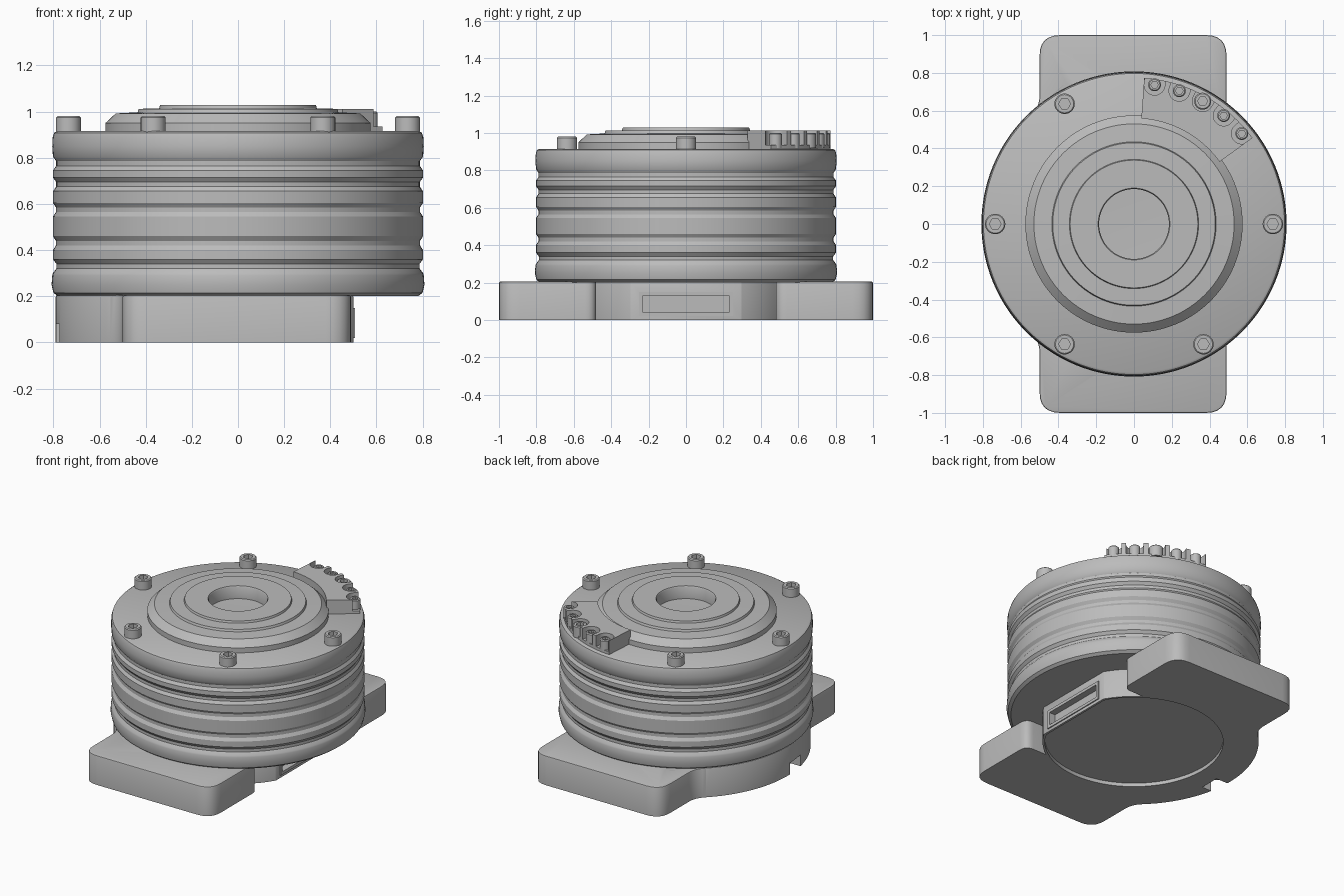
import bpy, bmesh
from math import sin, cos, pi, radians, sqrt
from mathutils import Vector

cube = bpy.data.objects.get("Cube")
if cube:
    bpy.data.objects.remove(cube, do_unlink=True)

grey = bpy.data.materials.new("metal grey")
grey.use_nodes = True
grey.diffuse_color = (0.5, 0.5, 0.5, 1)
grey.node_tree.nodes["Principled BSDF"].inputs["Base Color"].default_value = (0.5, 0.5, 0.5, 1)


def finish(name, bm):
    bmesh.ops.recalc_face_normals(bm, faces=bm.faces[:])
    mesh = bpy.data.meshes.new(name)
    bm.to_mesh(mesh)
    bm.free()
    mesh.materials.append(grey)
    obj = bpy.data.objects.new(name, mesh)
    bpy.context.collection.objects.link(obj)
    smooth(obj)
    return obj


def smooth(obj):
    obj.data.shade_smooth()
    obj.data.set_sharp_from_angle(angle=radians(32))


def lathe(name, profile, centre=(0, 0), sides=128):
    """Revolve (radius, z) points about a vertical axis."""
    bm = bmesh.new()
    rings = []
    for r, z in profile:
        n = 1 if r == 0 else sides
        rings.append([bm.verts.new((centre[0] + r * cos(2 * pi * i / n),
                                    centre[1] + r * sin(2 * pi * i / n), z)) for i in range(n)])
    for a, b in zip(rings, rings[1:]):
        for i in range(sides):
            j = (i + 1) % sides
            quad = [a[i % len(a)], a[j % len(a)], b[j % len(b)], b[i % len(b)]]
            bm.faces.new(list(dict.fromkeys(quad)))
    return finish(name, bm)


def prism(name, outline, z0, z1, bevel=0):
    """Extrude a flat outline upward, with an optional soft top edge."""
    bm = bmesh.new()
    face = bm.faces.new([bm.verts.new((x, y, z0)) for x, y in outline])
    out = bmesh.ops.extrude_face_region(bm, geom=[face])["geom"]
    top = [g for g in out if isinstance(g, bmesh.types.BMVert)]
    bmesh.ops.translate(bm, verts=top, vec=(0, 0, z1 - z0))
    if bevel:
        rim = [e for e in bm.edges if all(v in top for v in e.verts)]
        bmesh.ops.bevel(bm, geom=rim, offset=bevel, segments=2, affect='EDGES', profile=0.5)
    return finish(name, bm)


def arc(r, a0, a1, n=24, centre=(0, 0)):
    return [(centre[0] + r * cos(radians(a0 + (a1 - a0) * i / n)),
             centre[1] + r * sin(radians(a0 + (a1 - a0) * i / n))) for i in range(n + 1)]


def rounded(prev, corner, nxt, r, n=6):
    """Points that round off one corner."""
    c = Vector(corner)
    a = c + (Vector(prev) - c).normalized() * r
    b = c + (Vector(nxt) - c).normalized() * r
    return [tuple(a * (1 - t) ** 2 + c * 2 * t * (1 - t) + b * t * t)
            for t in (i / n for i in range(n + 1))]


def box(x0, x1, y0, y1):
    return [(x0, y0), (x1, y0), (x1, y1), (x0, y1)]


def cut(obj, cutter):
    mod = obj.modifiers.new("cut", 'BOOLEAN')
    mod.operation = 'DIFFERENCE'
    mod.solver = 'EXACT'
    mod.object = cutter
    bpy.context.view_layer.objects.active = obj
    bpy.ops.object.modifier_apply(modifier=mod.name)
    bpy.data.objects.remove(cutter, do_unlink=True)
    smooth(obj)


# Ribbed housing: shallow grooves round a drum
profile = [(0, 0.2), (0.78, 0.2), (0.8, 0.215), (0.808, 0.25), (0.805, 0.29)]
for z, depth in ((0.33, 0.015), (0.43, 0.013), (0.575, 0.013), (0.685, 0.014), (0.775, 0.014)):
    profile += [(0.802, z - 0.03), (0.802 - depth, z - 0.01), (0.802 - depth, z + 0.01), (0.802, z + 0.03)]
profile += [(0.805, 0.85), (0.803, 0.89), (0.797, 0.908), (0.785, 0.915), (0, 0.915)]
lathe("housing", profile)

# Stepped centre cap with a round socket
lathe("centre_cap", [(0, 0.9), (0.575, 0.9), (0.575, 0.95), (0.53, 0.992), (0.435, 0.997),
                     (0.43, 1.012), (0.342, 1.014), (0.338, 1.028), (0.19, 1.028),
                     (0.185, 1.02), (0.185, 0.94), (0, 0.935)])

# Base: two mounting ears, a round back wall and a narrower round front wall
ear_out, ear_in, wall, core, flat = 0.49, -0.5, 0.79, 0.58, 0.5
root = sqrt(wall ** 2 - ear_in ** 2)
edge = sqrt(core ** 2 - 0.48 ** 2)
half = [(flat, sqrt(core ** 2 - flat ** 2))] + arc(core, 31, 55, 8) + [(edge, 0.48)]
half += rounded((edge, 0.48), (ear_out, 0.48), (ear_out, 1), 0.06)
half += rounded((ear_out, 0.48), (ear_out, 1), (ear_in, 1), 0.11)
half += rounded((ear_out, 1), (ear_in, 1), (ear_in, root), 0.11)
half += rounded((ear_in, 1), (ear_in, root), arc(wall, 134, 180)[0], 0.07)
half += arc(wall, 134, 180, 20)
outline = half + [(x, -y) for x, y in half[-2::-1]]
base = prism("base", outline, 0, 0.205, 0.008)

# Recessed underside, connector slot and rear notch
recess = [(min(x, 0.485), y) for x, y in arc(0.565, 0, 360, 96)[:-1]]
cut(base, prism("recess_cutter", recess, -0.1, 0.025))
cut(base, prism("slot_cutter", box(0.46, 0.6, -0.23, 0.23), 0.04, 0.13))
cut(base, prism("notch_cutter", box(-0.9, -0.7, -0.16, -0.02), -0.1, 0.08))
lathe("notch_screw", [(0, 0.03), (0.025, 0.03), (0.025, 0.1), (0, 0.1)], (-0.735, -0.05), 24)
for side in (-1, 1):
    prism("slot_frame_end", box(0.49, 0.507, min(side * 0.23, side * 0.25), max(side * 0.23, side * 0.25)),
          0.02, 0.15)
for z in (0.02, 0.13):
    prism("slot_frame_bar", box(0.49, 0.507, -0.23, 0.23), z, z + 0.02)


def screw(name, x, y, r, z0, z1):
    """Cap screw with a hexagon socket."""
    head = lathe(name, [(0, z0), (r, z0), (r, z1 - 0.006), (r - 0.006, z1), (0, z1)], (x, y), 32)
    cut(head, prism("socket_cutter", arc(r * 0.58, 0, 360, 6, (x, y))[:-1], z1 - 0.03, z1 + 0.05))


# Cover screws round the rim; the one at 60 degrees gives way to the terminals
for angle in (0, 120, 180, 240, 300):
    a = radians(angle)
    screw("cover_screw", 0.735 * cos(a), 0.735 * sin(a), 0.054, 0.9, 0.98)

# Terminal block with open pockets, and its screws
block = prism("terminal_block", arc(0.56, 36, 86, 32) + arc(0.775, 86, 36, 32), 0.9, 1.012)
for i in range(5):
    angle = 40 + 10.4 * i
    a = radians(angle)
    x, y = 0.745 * cos(a), 0.745 * sin(a)
    pocket = arc(0.055, angle + 90, angle + 270, 16, (x, y))
    out = Vector((cos(a), sin(a))) * 0.1
    pocket += [(pocket[-1][0] + out.x, pocket[-1][1] + out.y), (pocket[0][0] + out.x, pocket[0][1] + out.y)]
    cut(block, prism("pocket_cutter", pocket, 0.935, 1.1))
    screw("terminal_screw", x, y, 0.045 if i == 2 else 0.034, 0.92, 1.0)
